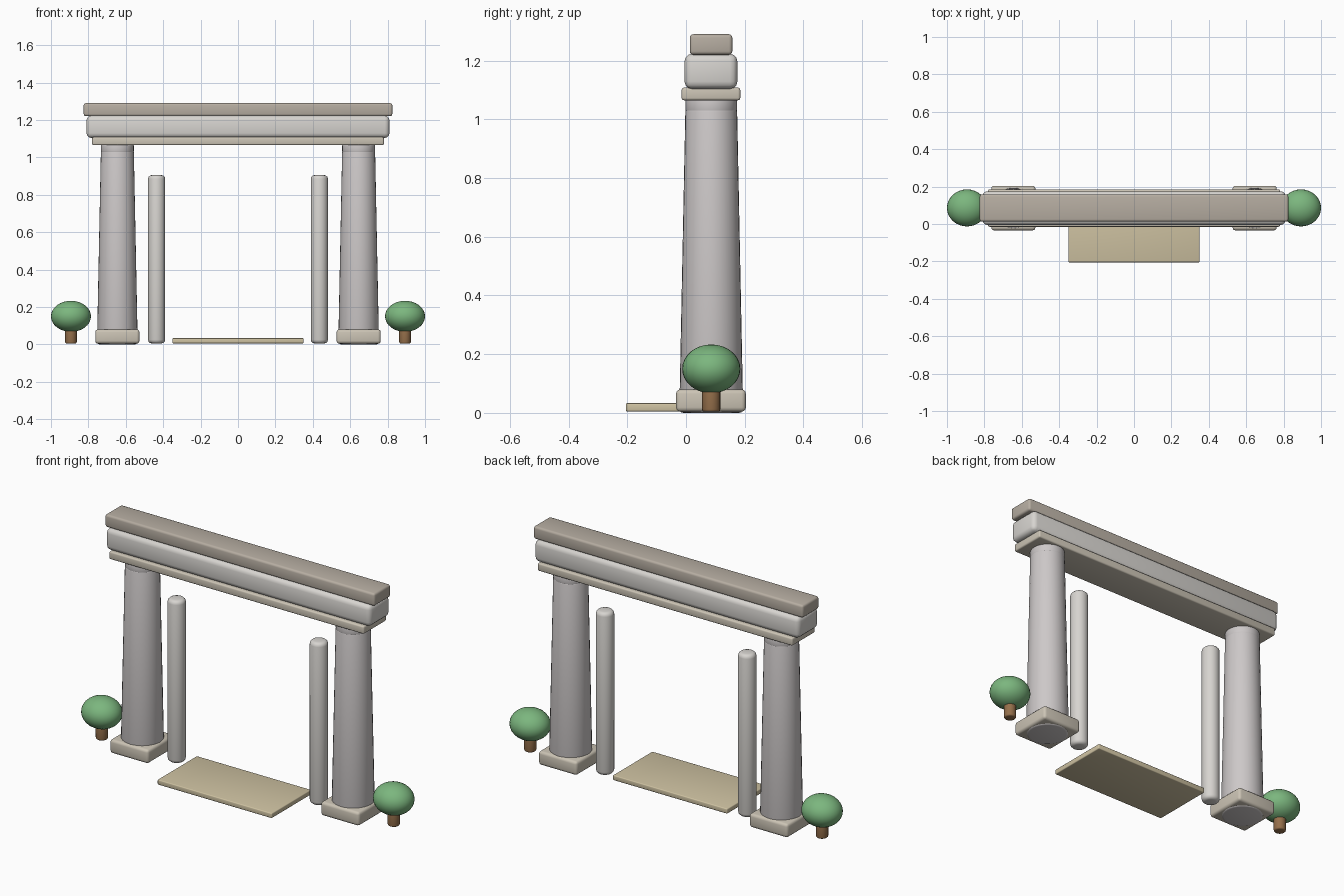
import bpy, bmesh, math
from mathutils import Matrix

if "Cube" in bpy.data.objects:
    bpy.data.objects.remove(bpy.data.objects["Cube"])

YC = 0.086  # centre plane of the gate


def material(name, rgb):
    m = bpy.data.materials.new(name)
    m.diffuse_color = (*rgb, 1)
    m.use_nodes = True
    m.node_tree.nodes["Principled BSDF"].inputs["Base Color"].default_value = m.diffuse_color
    return m


STONE = material("light_stone", (0.68, 0.66, 0.63))
BEIGE = material("beige_stone", (0.60, 0.55, 0.46))
DARK = material("dark_stone", (0.47, 0.42, 0.36))
COLUMN = material("column_stone", (0.61, 0.58, 0.58))
SAND = material("sand_step", (0.62, 0.54, 0.36))
LEAF = material("leaf", (0.20, 0.47, 0.21))
BARK = material("bark", (0.30, 0.16, 0.07))


def finish(name, bm, mat):
    me = bpy.data.meshes.new(name)
    bm.to_mesh(me)
    bm.free()
    ob = bpy.data.objects.new(name, me)
    bpy.context.collection.objects.link(ob)
    me.materials.append(mat)
    bpy.ops.object.select_all(action='DESELECT')
    ob.select_set(True)
    bpy.context.view_layer.objects.active = ob
    bpy.ops.object.shade_smooth_by_angle(angle=math.radians(40))
    return ob


def box(name, x, y, z, bevel, mat):
    """Bevelled box from (min, max) ranges."""
    bm = bmesh.new()
    bmesh.ops.create_cube(bm, size=1)
    for v in bm.verts:
        v.co = [r[0] + (c + 0.5) * (r[1] - r[0]) for r, c in zip((x, y, z), v.co)]
    bmesh.ops.bevel(bm, geom=bm.edges[:], offset=bevel, segments=3,
                    profile=0.5, affect='EDGES')
    return finish(name, bm, mat)


def pillar(name, x, z0, z1, r0, r1, bevel, mat, sides=32):
    """Tapered cylinder with rounded rims."""
    bm = bmesh.new()
    bmesh.ops.create_cone(bm, cap_ends=True, segments=sides, radius1=r0, radius2=r1,
                          depth=z1 - z0, matrix=Matrix.Translation((x, YC, (z0 + z1) / 2)))
    rims = [e for e in bm.edges if abs(e.verts[0].co.z - e.verts[1].co.z) < 1e-5]
    bmesh.ops.bevel(bm, geom=rims, offset=bevel, segments=3, profile=0.5, affect='EDGES')
    return finish(name, bm, mat)


def foliage(name, x):
    bm = bmesh.new()
    bmesh.ops.create_uvsphere(bm, u_segments=32, v_segments=16, radius=1)
    bm.transform(Matrix.Translation((x, YC, 0.15)) @ Matrix.Diagonal((0.107, 0.099, 0.083, 1)))
    return finish(name, bm, LEAF)


# Paired parts on each side of the opening
for side, s in (("left", -1), ("right", 1)):
    cx = s * 0.645
    box(f"{side}_column_base", (cx - 0.118, cx + 0.118), (YC - 0.12, YC + 0.118),
        (0.004, 0.08), 0.015, BEIGE)
    pillar(f"{side}_column", cx, 0.0, 1.04, 0.109, 0.088, 0.014, COLUMN)
    pillar(f"{side}_column_neck", cx, 1.02, 1.075, 0.088, 0.088, 0.012, COLUMN)
    pillar(f"{side}_door_post", s * 0.435, 0.005, 0.905, 0.046, 0.046, 0.02, STONE)
    pillar(f"{side}_tree_trunk", s * 0.893, 0.004, 0.11, 0.031, 0.031, 0.008, BARK, 20)
    foliage(f"{side}_tree_crown", s * 0.893)

# Stacked beams
box("lower_beam", (-0.78, 0.78), (-0.015, 0.185), (1.065, 1.108), 0.008, BEIGE)
box("main_beam", (-0.81, 0.81), (-0.005, 0.175), (1.104, 1.223), 0.025, STONE)
box("top_beam", (-0.825, 0.825), (0.013, 0.158), (1.218, 1.288), 0.012, DARK)
bpy.data.objects["top_beam"].location.z = 0.002

# Threshold slab in front of and under the opening
box("threshold_step", (-0.35, 0.35), (-0.205, 0.14), (0.005, 0.033), 0.005, SAND)
